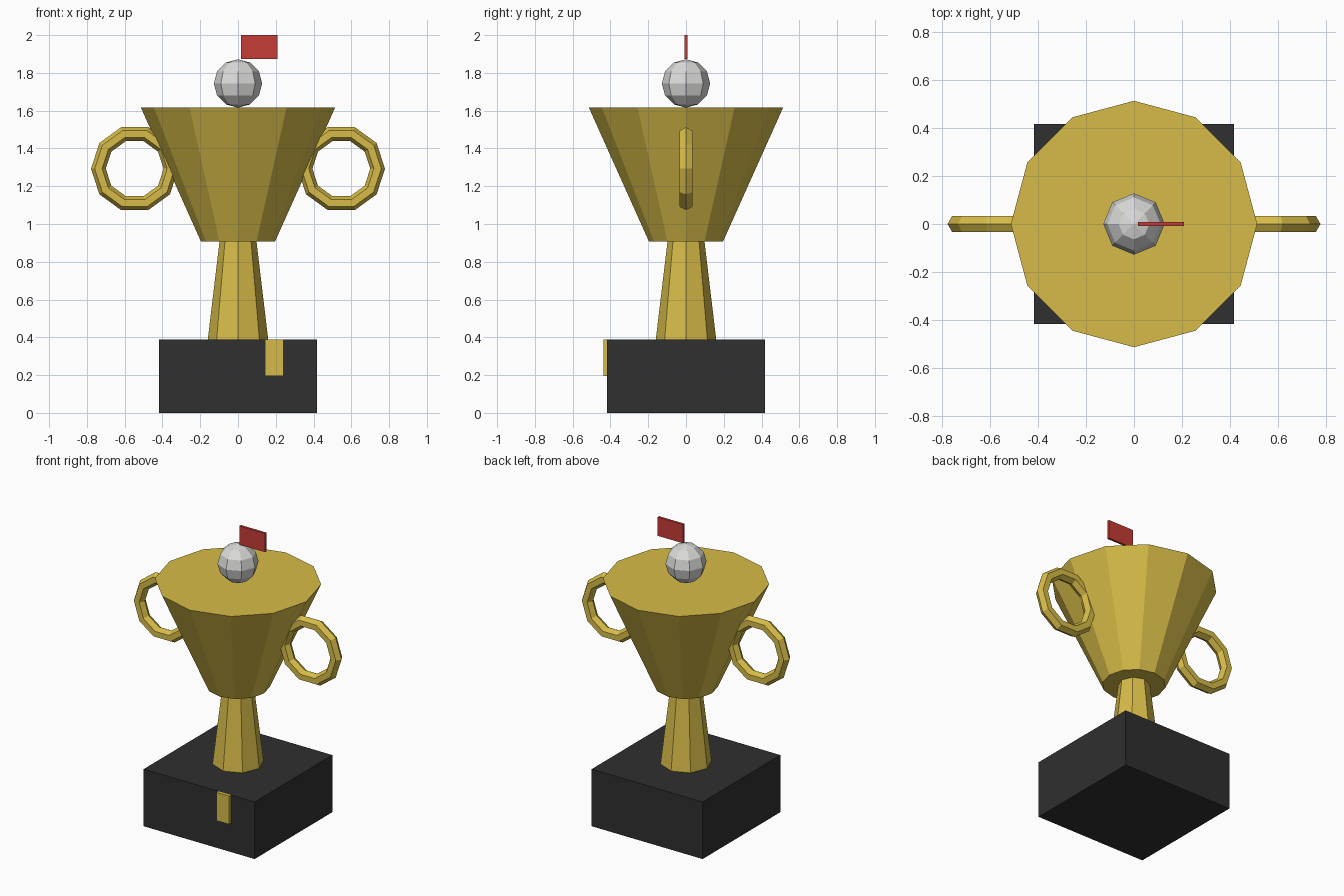
import bpy
import math

if "Cube" in bpy.data.objects:
    bpy.data.objects.remove(bpy.data.objects["Cube"])


def material(name, rgb):
    m = bpy.data.materials.new(name)
    m.diffuse_color = (*rgb, 1)
    m.use_nodes = True
    m.node_tree.nodes["Principled BSDF"].inputs["Base Color"].default_value = m.diffuse_color
    return m


gold = material("gold", (0.68, 0.50, 0.065))
black = material("black", (0.029, 0.029, 0.029))
silver = material("silver", (0.70, 0.70, 0.69))
red = material("red", (0.56, 0.045, 0.037))


def finish(name, mat):
    ob = bpy.context.object
    ob.name = ob.data.name = name
    ob.data.materials.append(mat)
    return ob


def box(name, mat, lo, hi):
    centre = [(a + b) / 2 for a, b in zip(lo, hi)]
    bpy.ops.mesh.primitive_cube_add(size=1, location=centre)
    ob = finish(name, mat)
    for v in ob.data.vertices:
        v.co = [c * (b - a) for c, a, b in zip(v.co, lo, hi)]
    return ob


def cone(name, mat, sides, r1, r2, z1, z2):
    bpy.ops.mesh.primitive_cone_add(vertices=sides, radius1=r1, radius2=r2,
                                    depth=z2 - z1, location=(0, 0, (z1 + z2) / 2))
    return finish(name, mat)


# Plinth with its small off-centre plaque
box("plinth", black, (-0.417, -0.417, 0), (0.417, 0.417, 0.388))
box("plaque", gold, (0.143, -0.437, 0.196), (0.24, -0.417, 0.388))

# Tapered stem and closed cup
cone("stem", gold, 8, 0.16, 0.098, 0.388, 0.907)
cone("cup", gold, 12, 0.196, 0.514, 0.907, 1.616)

# Ring handles on both sides
for side, x in (("left", -0.547), ("right", 0.547)):
    bpy.ops.mesh.primitive_torus_add(major_segments=10, minor_segments=6,
                                     major_radius=0.192, minor_radius=0.039,
                                     location=(x, 0, 1.293),
                                     rotation=(math.pi / 2, 0, 0))
    finish(side + "_handle", gold)

# Ball on the cup
bpy.ops.mesh.primitive_uv_sphere_add(segments=8, ring_count=6, radius=0.128,
                                     location=(0, 0, 1.744))
finish("ball", silver)

# Flag above the ball
box("flag", red, (0.016, -0.008, 1.873), (0.208, 0.008, 2.0))
